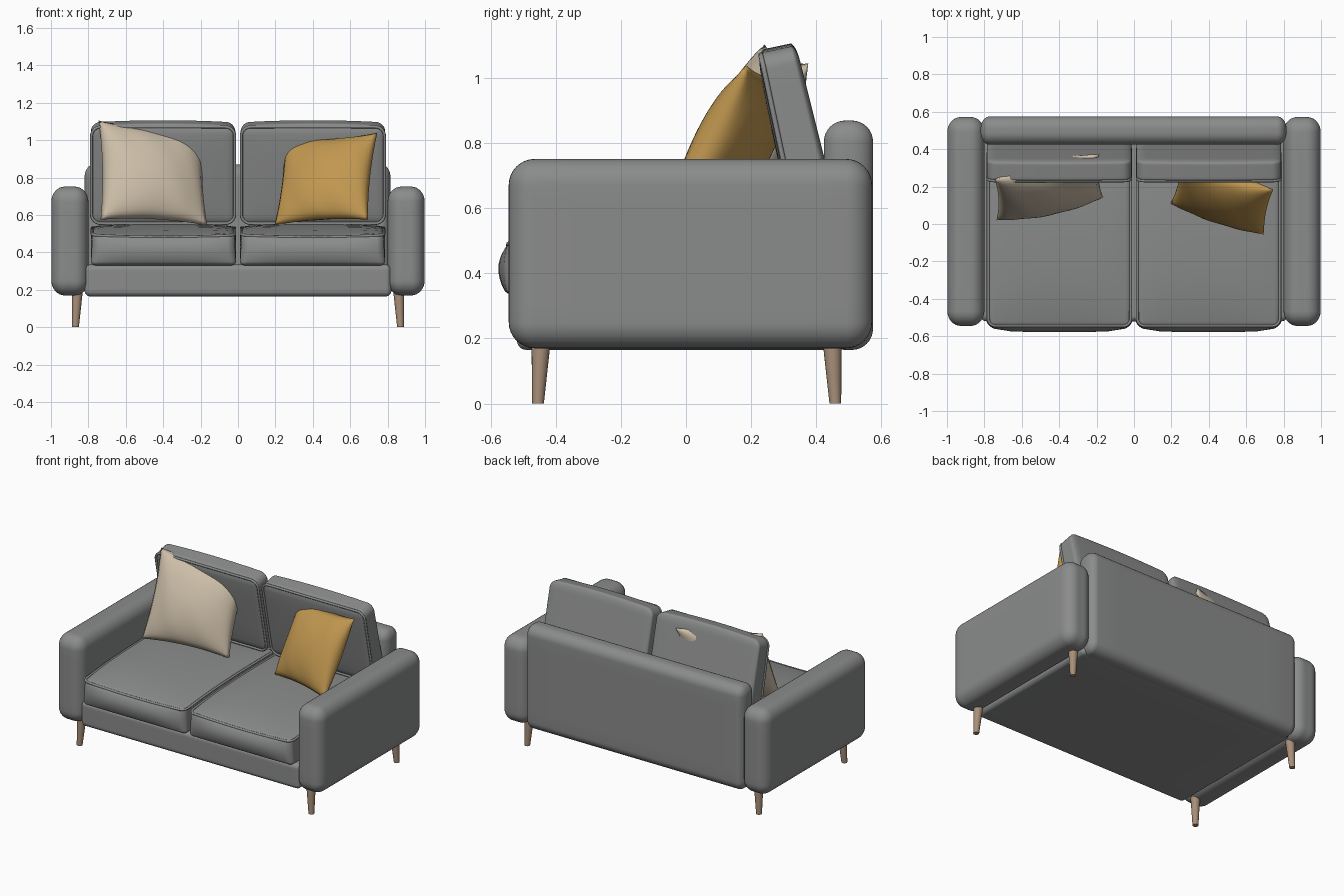
import bpy, bmesh, math
from mathutils import Vector, Matrix

cube = bpy.data.objects.get("Cube")
if cube:
    bpy.data.objects.remove(cube, do_unlink=True)


def material(name, rgb):
    m = bpy.data.materials.new(name)
    m.use_nodes = True
    m.diffuse_color = (*rgb, 1)
    m.node_tree.nodes["Principled BSDF"].inputs["Base Color"].default_value = (*rgb, 1)
    return m


GREY = material("grey fabric", (0.255, 0.263, 0.258))
BEIGE = material("beige fabric", (0.6, 0.51, 0.39))
MUSTARD = material("mustard fabric", (0.53, 0.31, 0.08))
WOOD = material("pale wood", (0.39, 0.275, 0.19))


def finish(name, bm, mat):
    bmesh.ops.recalc_face_normals(bm, faces=bm.faces)
    for f in bm.faces:
        f.smooth = True
    mesh = bpy.data.meshes.new(name)
    bm.to_mesh(mesh)
    bm.free()
    mesh.materials.append(mat)
    obj = bpy.data.objects.new(name, mesh)
    bpy.context.collection.objects.link(obj)
    return obj


def soft_box(name, lo, hi, radius, puff=None, tilt=0.0):
    """Box with rounded edges; puff(q) gives an offset from unit coordinates."""
    lo, hi, r = Vector(lo), Vector(hi), Vector(radius)
    half = (hi - lo) / 2
    bm = bmesh.new()
    bmesh.ops.create_cube(bm, size=2)
    bmesh.ops.subdivide_edges(bm, edges=bm.edges[:], cuts=15, use_grid_fill=True)
    for v in bm.verts:
        base, d = Vector(), Vector()
        for i in range(3):
            s, sign = abs(v.co[i]), math.copysign(1, v.co[i])
            base[i] = sign * (half[i] - r[i]) * min(1, s * 2)
            d[i] = sign * math.tan(max(0, s - 0.5) * math.pi / 2)
        v.co = base + d.normalized() * r
        if puff:
            v.co += Vector(puff(Vector(v.co[i] / half[i] for i in range(3))))
    obj = finish(name, bm, GREY)
    obj.matrix_world = Matrix.Translation((lo + hi) / 2) @ Matrix.Rotation(tilt, 4, "X")
    return obj


def piping(name, a, b, corner, place):
    """Thin cord around a rounded rectangle; place(u, v) maps it into space."""
    outline = []
    for k, (sx, sy) in enumerate(((1, 1), (-1, 1), (-1, -1), (1, -1))):
        for j in range(7):
            t = (k + j / 6) * math.pi / 2
            outline.append(Vector((sx * (a - corner) + corner * math.cos(t),
                                   sy * (b - corner) + corner * math.sin(t))))
    # subdivide the straight runs so the cord can follow a curved cushion
    pts = []
    for p, q in zip(outline, outline[1:] + outline[:1]):
        steps = 10 if (q - p).length > corner else 1
        pts += [p.lerp(q, i / steps) for i in range(steps)]
    curve = bpy.data.curves.new(name, "CURVE")
    curve.dimensions = "3D"
    curve.bevel_depth = 0.008
    curve.bevel_resolution = 2
    spline = curve.splines.new("POLY")
    spline.points.add(len(pts) - 1)
    for p, (u, v) in zip(spline.points, pts):
        p.co = (*place(u, v), 1)
    spline.use_cyclic_u = True
    curve.materials.append(GREY)
    obj = bpy.data.objects.new(name, curve)
    bpy.context.collection.objects.link(obj)
    bpy.ops.object.select_all(action="DESELECT")
    obj.select_set(True)
    bpy.context.view_layer.objects.active = obj
    bpy.ops.object.convert(target="MESH")
    bpy.ops.object.shade_smooth()
    return bpy.context.object


def pillow(name, bl, br, tl, tr, thick, mat):
    """Stuffed square with pinched corners, spanned by four corner points."""
    bl, br, tl, tr = map(Vector, (bl, br, tl, tr))
    normal = (br - bl).cross(tl - bl).normalized()
    bm = bmesh.new()
    for side in (1, -1):
        grid = bmesh.ops.create_grid(bm, x_segments=32, y_segments=32, size=1)
        for v in grid["verts"]:
            u, w = v.co.x, v.co.y
            room = max(0, (1 - u * u) * (1 - w * w))
            # shallow gathers running in from the seams
            gather = 1 + 0.04 * math.sin(9 * u + 4 * w) * (u * u + w * w)
            s = (1 + u * (1 - 0.055 * (1 - w * w))) / 2
            t = (1 + w * (1 - 0.07 * (1 - u * u))) / 2
            flat = bl.lerp(br, s).lerp(tl.lerp(tr, s), t)
            v.co = flat + normal * side * thick * gather * room ** 0.53
    bmesh.ops.remove_doubles(bm, verts=bm.verts[:], dist=0.0005)
    return finish(name, bm, mat)


def leg(name, sx, sy):
    """Tapered round leg that splays outward."""
    bm = bmesh.new()
    bmesh.ops.create_cone(bm, cap_ends=True, segments=20, radius1=0.018,
                          radius2=0.03, depth=0.2)
    for v in bm.verts:
        low = v.co.z < 0
        v.co += Vector((sx * (0.869 if low else 0.859),
                        0.002 + sy * (0.457 if low else 0.447), 0.1))
    obj = finish(name, bm, WOOD)
    for f in obj.data.polygons:
        f.use_smooth = len(f.vertices) == 4


def seat_rise(x, y):
    # height gained behind the front edge, which itself sags in the middle
    ahead = ((1 - y) / 2) ** 3
    return 0.038 * (1 - ahead) - 0.012 * ahead * (1 - x * x)


def seat_puff(q):
    # crowned top and bulging front that narrows toward its upper edge
    crown = 0.016 * (1 - q.x ** 4) * (1 - q.y ** 4)
    front = max(0, -q.y) ** 4 * (1 - q.x ** 6) * (1 - q.z ** 2)
    narrow = -0.006 * q.x * max(0, -q.y) ** 4 * (1 + q.z)
    return (narrow, -0.03 * front, max(0, q.z) * (seat_rise(q.x, q.y) + crown))


def back_puff(q):
    # gentle crown, slightly full front, and a rear that thins toward the top
    crown = max(0, q.z) ** 4 * (1 - q.x ** 2)
    front = max(0, -q.y) * (1 - q.x ** 4) * (1 - q.z ** 4)
    return (0, -0.01 * front - 0.01 * q.z * max(0, q.y), 0.012 * crown)


# Frame
soft_box("base", (-0.82, -0.52, 0.165), (0.82, 0.5, 0.335), (0.03, 0.03, 0.03))
soft_box("backrest", (-0.82, 0.424, 0.165), (0.815, 0.575, 0.87), (0.05, 0.065, 0.065))

TILT = math.radians(12)
for side, sx in (("left", 1), ("right", -1)):
    # Arm and legs
    xs = sorted((sx * 0.8, sx * 0.998))
    soft_box(side + "_arm", (xs[0], -0.545, 0.17), (xs[1], 0.572, 0.752),
             (0.073, 0.08, 0.08))
    leg(side + "_front_leg", sx, -1)
    leg(side + "_rear_leg", sx, 1)

    # Seat cushion with cord along its top edge
    xs = sorted((sx * 0.01, sx * 0.787))
    mid = sum(xs) / 2
    soft_box(side + "_seat_cushion", (xs[0], -0.547, 0.33), (xs[1], 0.423, 0.5),
             (0.035, 0.025, 0.02), seat_puff)
    piping(side + "_seat_piping", 0.381, 0.483, 0.04,
           lambda u, v: (mid + u, v - 0.062, 0.493 + seat_rise(u / 0.388, v / 0.485)))

    # Back cushion leaning forward, with cord around its front
    xs = sorted((sx * 0.014, sx * 0.787))
    back = soft_box(side + "_back_cushion", (xs[0], 0.278, 0.557), (xs[1], 0.406, 1.093),
                    (0.05, 0.02, 0.05), back_puff, TILT)
    cord = piping(side + "_back_piping", 0.383, 0.264, 0.05,
                  lambda u, v: (u, -0.058, v))
    cord.matrix_world = back.matrix_world.copy()

# Throw pillows
pillow("beige_pillow", (-0.735, 0.02, 0.575), (-0.165, 0.14, 0.545),
       (-0.745, 0.24, 1.105), (-0.185, 0.376, 1.045), 0.112, BEIGE)
pillow("mustard_pillow", (0.195, 0.11, 0.545), (0.695, -0.058, 0.575),
       (0.25, 0.33, 1.0), (0.745, 0.185, 1.04), 0.1, MUSTARD)
